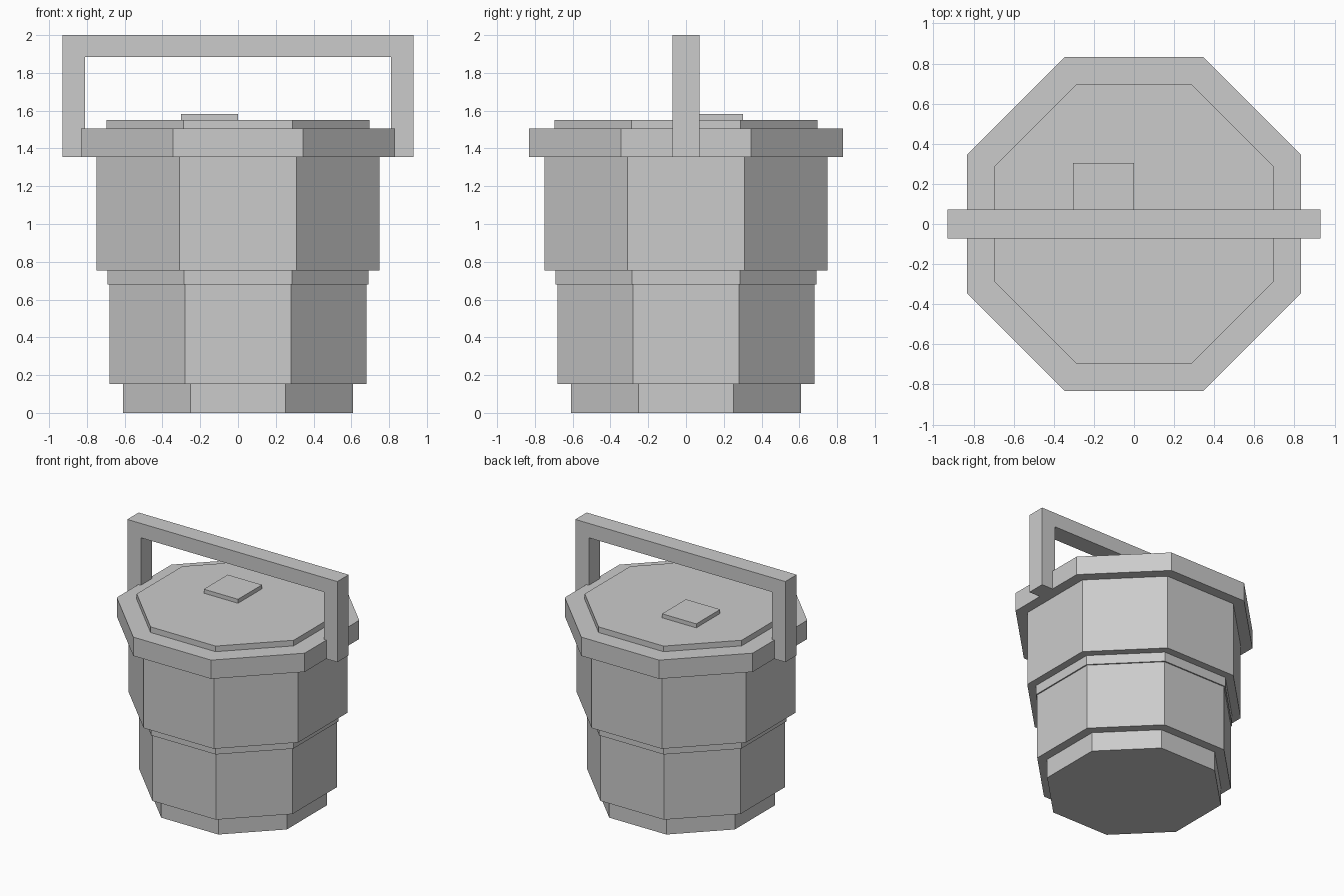
import bpy, bmesh, math
from mathutils import Matrix

if "Cube" in bpy.data.objects:
    bpy.data.objects.remove(bpy.data.objects["Cube"])

grey = bpy.data.materials.new("plain_grey")
grey.diffuse_color = (0.6, 0.6, 0.6, 1)
grey.use_nodes = True
grey.node_tree.nodes["Principled BSDF"].inputs["Base Color"].default_value = grey.diffuse_color


def finish(name, bm):
    bmesh.ops.recalc_face_normals(bm, faces=bm.faces)
    mesh = bpy.data.meshes.new(name)
    bm.to_mesh(mesh)
    bm.free()
    mesh.materials.append(grey)
    obj = bpy.data.objects.new(name, mesh)
    bpy.context.collection.objects.link(obj)
    return obj


def prism(name, points, vector, matrix=Matrix()):
    """Extrude a flat outline along a vector."""
    bm = bmesh.new()
    face = bm.faces.new([bm.verts.new(matrix @ Matrix.Translation(p).translation) for p in points])
    out = bmesh.ops.extrude_face_region(bm, geom=[face], use_keep_orig=True)
    bmesh.ops.translate(bm, vec=vector,
                        verts=[v for v in out["geom"] if isinstance(v, bmesh.types.BMVert)])
    return finish(name, bm)


def octagon(name, half_width, z0, z1):
    """Eight-sided slab with flat sides facing the axes."""
    r = half_width / math.cos(math.pi / 8)
    angles = [math.pi / 8 + i * math.pi / 4 for i in range(8)]
    return prism(name, [(r * math.cos(a), r * math.sin(a), z0) for a in angles], (0, 0, z1 - z0))


# Stepped octagonal bucket and lid
for name, half_width, z0, z1 in (
    ("foot", 0.61, 0.0, 0.153),
    ("lower_body", 0.68, 0.153, 0.68),
    ("middle_band", 0.69, 0.68, 0.755),
    ("upper_body", 0.75, 0.755, 1.355),
    ("lid_rim", 0.832, 1.355, 1.505),
    ("lid_top", 0.695, 1.505, 1.55),
):
    octagon(name, half_width, z0, z1)

# Small square plate set off-centre on the lid
prism("lid_plate", [(-0.303, 0, 1.55), (0, 0, 1.55), (0, 0.303, 1.55), (-0.303, 0.303, 1.55)],
      (0, 0, 0.032))

# Square-cornered carrying handle: one half outline, mirrored
half = [(0.81, 1.355), (0.93, 1.355), (0.93, 2.0)]
outline = [(0.81, 1.885)] + half
outline += [(-x, z) for x, z in reversed(outline)]
prism("handle", [(x, -0.072, z) for x, z in outline], (0, 0.144, 0))
